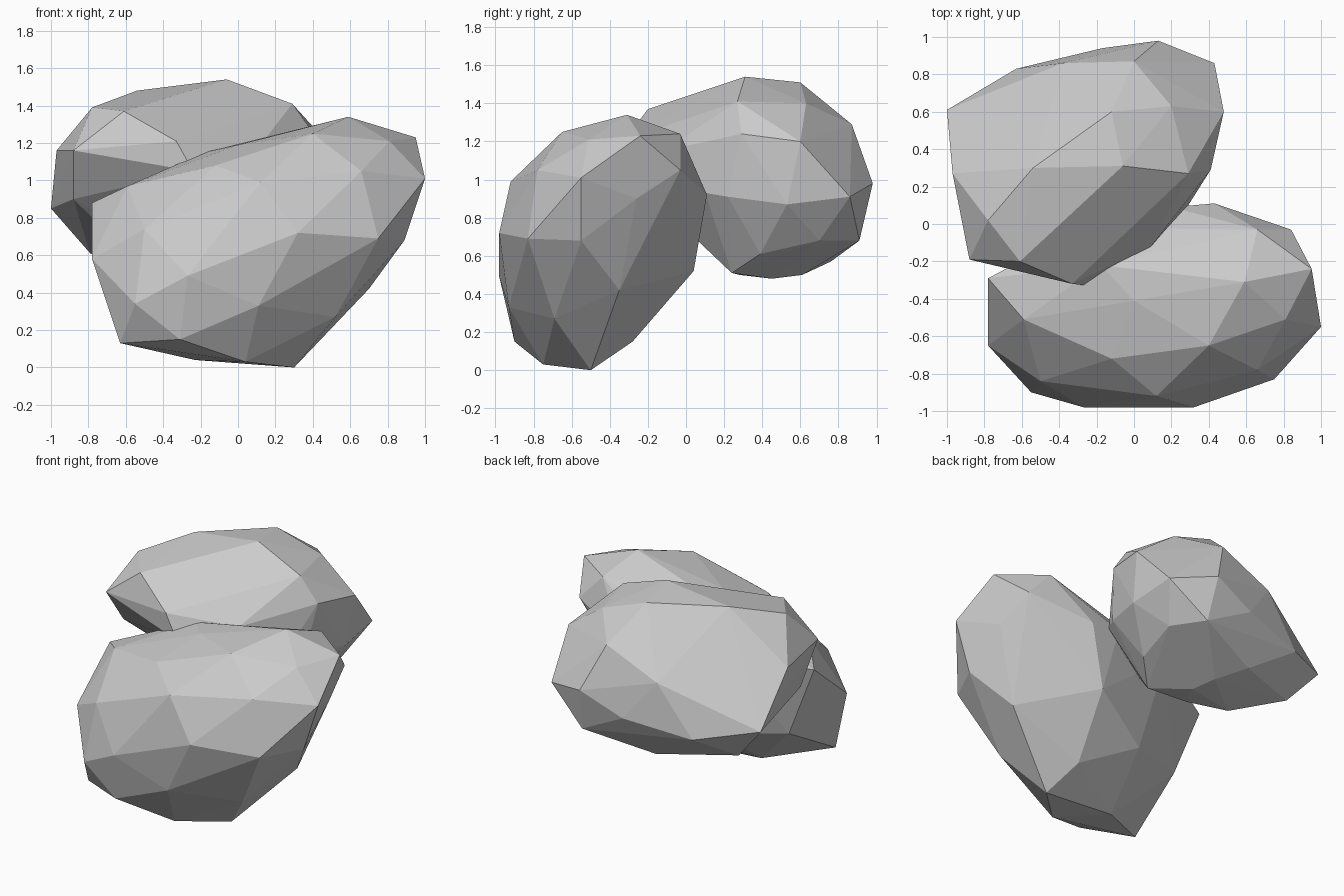
import bpy, bmesh


def faceted_stone(name, *bands):
    """Wrap a convex, flat-shaded shell around a few cross-section bands."""
    bm = bmesh.new()
    for band in bands:
        for co in band:
            bm.verts.new(co)
    bmesh.ops.convex_hull(bm, input=bm.verts[:])
    loose = [v for v in bm.verts if not v.link_faces]
    bmesh.ops.delete(bm, geom=loose, context='VERTS')
    bmesh.ops.recalc_face_normals(bm, faces=bm.faces[:])
    mesh = bpy.data.meshes.new(name)
    bm.to_mesh(mesh)
    bm.free()
    obj = bpy.data.objects.new(name, mesh)
    bpy.context.collection.objects.link(obj)
    return obj


# Front stone: crown, shoulder, belt and base bands
faceted_stone(
    "front_stone",
    [(.59, -.31, 1.34), (.95, -.24, 1.23), (.40, -.65, 1.25), (.81, -.51, 1.21),
     (.66, -.03, 1.24), (.0, -.41, 1.19), (-.18, -.22, 1.15)],
    [(1.0, -.55, 1.01), (.84, -.03, 1.05), (.66, -.78, 1.05), (.12, -.92, .99),
     (-.12, -.72, 1.08), (-.59, -.51, .97), (-.78, -.29, .88), (.43, .11, .92),
     (.2, .09, .95), (-.27, -.02, .95)],
    [(.75, -.83, .69), (.89, -.55, .68), (.88, -.26, .9), (.32, -.98, .72),
     (-.27, -.98, .49), (-.5, -.84, .74), (-.78, -.65, .58), (.29, .04, .52)],
    [(.70, -.35, .42), (.52, -.69, .27), (.11, -.93, .33), (-.55, -.9, .34),
     (-.31, -.9, .15), (-.63, -.74, .13), (-.23, -.5, .04), (.04, -.75, .03),
     (.30, -.5, 0), (.22, -.28, .15), (-.15, -.13, .33), (-.58, -.3, .38)])

# Back stone: same banding, leaning on the front stone
faceted_stone(
    "back_stone",
    [(-.06, .31, 1.54), (-.12, .6, 1.51), (-.54, .3, 1.48), (.2, .63, 1.4),
     (.29, .27, 1.41), (-.78, .02, 1.39), (-.61, -.2, 1.37)],
    [(0, .87, 1.29), (.48, .6, 1.2), (.41, .29, 1.24), (-.97, .27, 1.16),
     (-.88, -.19, 1.16), (-.33, -.32, 1.21), (-.24, -.33, 1.05),
     (.09, -.12, 1.15), (-.38, .86, 1.12)],
    [(.13, .98, .98), (.43, .86, .91), (-.63, .83, .78), (-1, .61, .85),
     (-.88, .0, .9), (.45, .53, .87), (.36, .22, .91), (.29, .1, .93)],
    [(-.17, .94, .85), (.16, .91, .68), (.3, .7, .68), (.25, .39, .61),
     (-.3, .76, .57), (-.1, .45, .48), (.09, .24, .51), (-.15, .61, .5),
     (-.47, .36, .5), (-.2, .28, .5), (-.79, .55, .61)])
